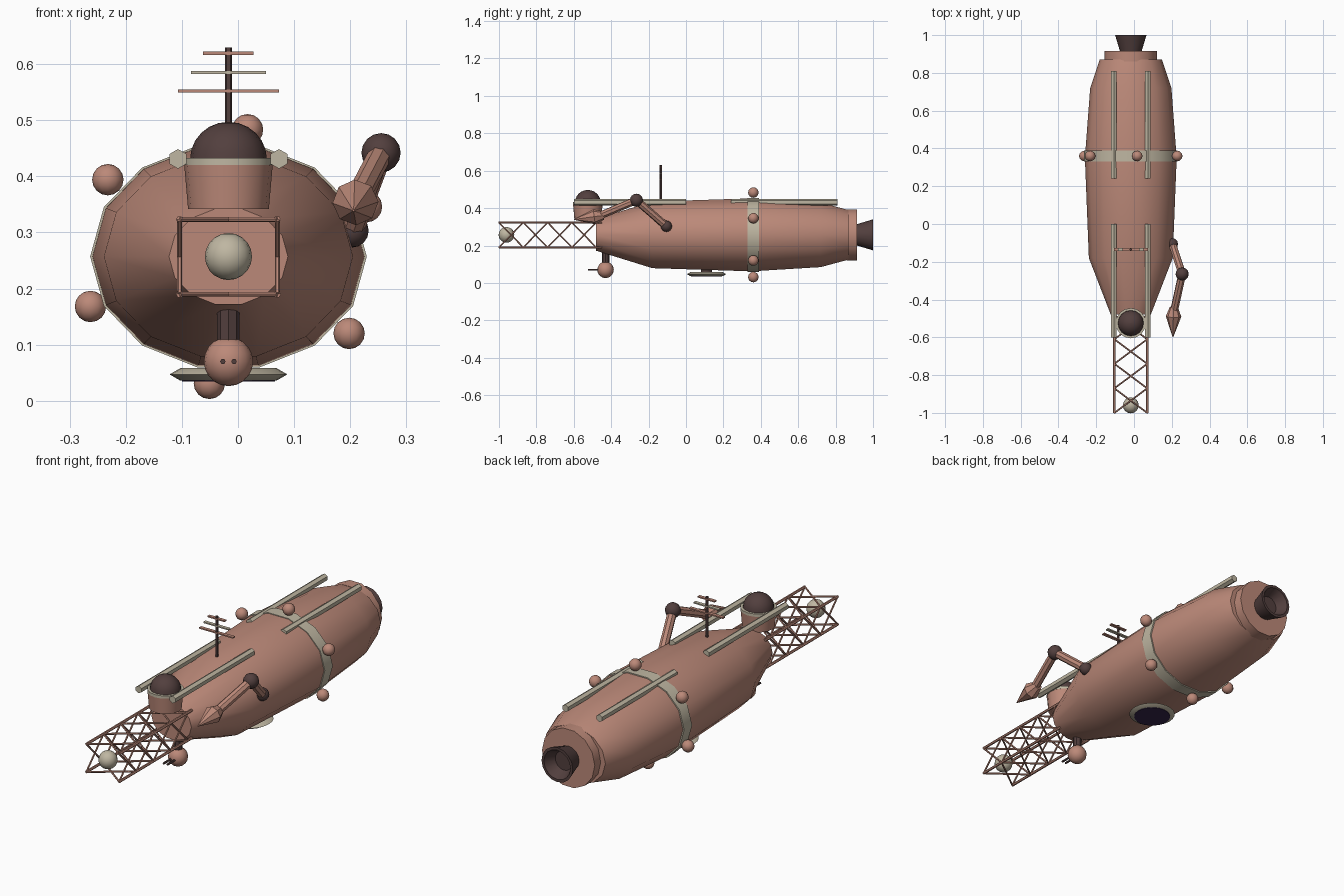
import bpy, bmesh, math
from mathutils import Vector

if "Cube" in bpy.data.objects:
    bpy.data.objects.remove(bpy.data.objects["Cube"])


def material(name, rgb):
    m = bpy.data.materials.new(name)
    m.use_nodes = True
    m.diffuse_color = (*rgb, 1)
    m.node_tree.nodes["Principled BSDF"].inputs["Base Color"].default_value = (*rgb, 1)
    return m


CLAY = material("clay", (0.50, 0.25, 0.19))
DARK = material("dark brown", (0.085, 0.05, 0.048))
CREAM = material("cream", (0.52, 0.47, 0.36))
PURPLE = material("deep purple", (0.035, 0.018, 0.07))

CX, CZ = -0.017, 0.257      # hull axis
SQUASH = 0.823              # hull height / width
Y, Z = Vector((0, 1, 0)), Vector((0, 0, 1))
parts = []


def add(name, bm, mat, loc=(0, 0, 0)):
    bmesh.ops.recalc_face_normals(bm, faces=bm.faces)
    me = bpy.data.meshes.new(name)
    bm.to_mesh(me)
    bm.free()
    me.materials.append(mat)
    ob = bpy.data.objects.new(name, me)
    ob.location = loc
    bpy.context.collection.objects.link(ob)
    parts.append(ob)
    return ob


def lathe(name, profile, mat, loc, axis=Z, n=14, squash=1, phase=0):
    """Capped solid of revolution; profile is (distance along axis, radius)."""
    bm = bmesh.new()
    turn = Z.rotation_difference(Vector(axis).normalized())
    rings = []
    for h, r in profile:
        angles = [phase + math.tau * i / n for i in range(n)]
        rings.append([bm.verts.new(turn @ Vector((r * math.cos(a), r * squash * math.sin(a), h)))
                      for a in angles])
    for a, b in zip(rings, rings[1:]):
        for i in range(n):
            j = (i + 1) % n
            bm.faces.new((a[i], a[j], b[j], b[i]))
    bm.faces.new(rings[0])
    bm.faces.new(rings[-1])
    return add(name, bm, mat, loc)


def rod(name, p, q, r, mat, n=6, r2=None, phase=0):
    p, q = Vector(p), Vector(q)
    end = r if r2 is None else r2
    return lathe(name, [(0, r), ((q - p).length, end)], mat, p, q - p, n, phase=phase)


def ball(name, loc, r, mat, u=16, v=10):
    bm = bmesh.new()
    bmesh.ops.create_uvsphere(bm, u_segments=u, v_segments=v, radius=r)
    return add(name, bm, mat, loc)


def box(name, loc, size, mat):
    bm = bmesh.new()
    bmesh.ops.create_cube(bm, size=1)
    bmesh.ops.scale(bm, vec=size, verts=bm.verts)
    return add(name, bm, mat, loc)


# Hull, rear drum and engine bell
axis_origin = (CX, 0, CZ)
lathe("hull", [(-0.48, 0.106), (-0.18, 0.222), (0.35, 0.243), (0.72, 0.215), (0.87, 0.165)],
      CLAY, axis_origin, Y, squash=SQUASH)
lathe("rear_drum", [(0.86, 0.14), (0.915, 0.14)], CLAY, axis_origin, Y)
lathe("engine_bell", [(0.91, 0.056), (1.0, 0.083), (1.0, 0.07), (0.95, 0.045)],
      DARK, axis_origin, Y, n=16)

# Band with six balls around the hull
lathe("hull_band", [(0.33, 0.2465), (0.39, 0.2465)], CREAM, axis_origin, Y, squash=SQUASH)
for dx, dz in ((0.246, 0.089), (0.215, -0.137), (0.034, 0.226)):
    for s in (1, -1):
        ball("band_ball", (CX + s * dx, 0.36, CZ + s * dz), 0.028, CLAY, 12, 8)

# Roof rails
for x in (CX - 0.09, CX + 0.09):
    for y0, y1 in ((-0.6, 0), (0.24, 0.81)):
        rod("roof_rail", (x, y0, 0.431), (x, y1, 0.431), 0.0175, CREAM, phase=math.pi / 2)

# Cupola with dome
cupola = (CX, -0.525, 0)
lathe("cupola_base", [(0.342, 0.072), (0.422, 0.079)], CLAY, cupola, n=16)
lathe("cupola_ring", [(0.42, 0.08), (0.433, 0.08)], CREAM, cupola, n=16)
dome = [(0.43 + 0.067 * math.sin(t), 0.068 * math.cos(t) + 0.0005)
        for t in [i * math.pi / 12 for i in range(7)]]
lathe("cupola_dome", dome, DARK, cupola, n=16)

# Front lattice boom with crossed bracing
xs, zs = (CX - 0.087, CX + 0.087), (0.19, 0.323)
corners = [(xs[0], zs[0]), (xs[1], zs[0]), (xs[1], zs[1]), (xs[0], zs[1])]
bays, start, step = 4, -1.0, 0.13
for k, (x, z) in enumerate(corners):
    rod("boom_rail", (x, start, z), (x, -0.45, z), 0.0065, CLAY)
    x2, z2 = corners[(k + 1) % 4]
    for b in range(bays):
        y0, y1 = start + b * step, start + (b + 1) * step
        rod("boom_brace", (x, y0, z), (x2, y1, z2), 0.0045, CLAY)
        rod("boom_brace", (x2, y0, z2), (x, y1, z), 0.0045, CLAY)
ball("boom_ball", (CX, -0.96, CZ), 0.042, CREAM)

# Chin turret
rod("turret_stalk", (CX, -0.43, 0.08), (CX, -0.43, 0.2), 0.02, DARK, 8)
ball("turret_ball", (CX, -0.43, 0.07), 0.044, CLAY)
for s in (-1, 1):
    x = CX + s * 0.01
    rod("turret_barrel", (x, -0.525, 0.07), (x, -0.43, 0.07), 0.005, DARK)

# Belly dish
dish = (CX, 0.11, 0)
lathe("dish_rim", [(0.036, 0.086), (0.047, 0.105), (0.058, 0.086)], CREAM, dish, n=24)
lathe("dish_lens", [(0.034, 0.083), (0.037, 0.083)], PURPLE, dish, n=24)
lathe("dish_stem", [(0.055, 0.03), (0.09, 0.03)], DARK, dish, n=12)

# Antenna mast with three crossbars
rod("mast", (CX, -0.135, 0.42), (CX, -0.135, 0.63), 0.0065, DARK)
for z, half, mat in ((0.552, 0.09, CLAY), (0.585, 0.067, CREAM), (0.619, 0.045, CLAY)):
    box("mast_crossbar", (CX, -0.135, z), (2 * half, 0.016, 0.006), mat)

# Jointed arm on the left side
shoulder, elbow, wrist = (0.203, -0.105, 0.303), (0.255, -0.265, 0.442), (0.21, -0.47, 0.356)
ball("arm_shoulder", shoulder, 0.03, DARK, 12, 8)
ball("arm_elbow", elbow, 0.035, DARK, 12, 8)
rod("upper_arm", shoulder, elbow, 0.021, CLAY, 8)
rod("forearm", elbow, wrist, 0.021, CLAY, 8)
lathe("arm_claw", [(-0.03, 0.022), (0.02, 0.041), (0.13, 0.002)], CLAY, wrist,
      (-0.03, -1, -0.13), 8)

# Smooth shading with sharp edges kept
for ob in bpy.context.selected_objects:
    ob.select_set(False)
for ob in parts:
    ob.select_set(True)
bpy.context.view_layer.objects.active = parts[0]
bpy.ops.object.shade_smooth_by_angle(angle=math.radians(32))
